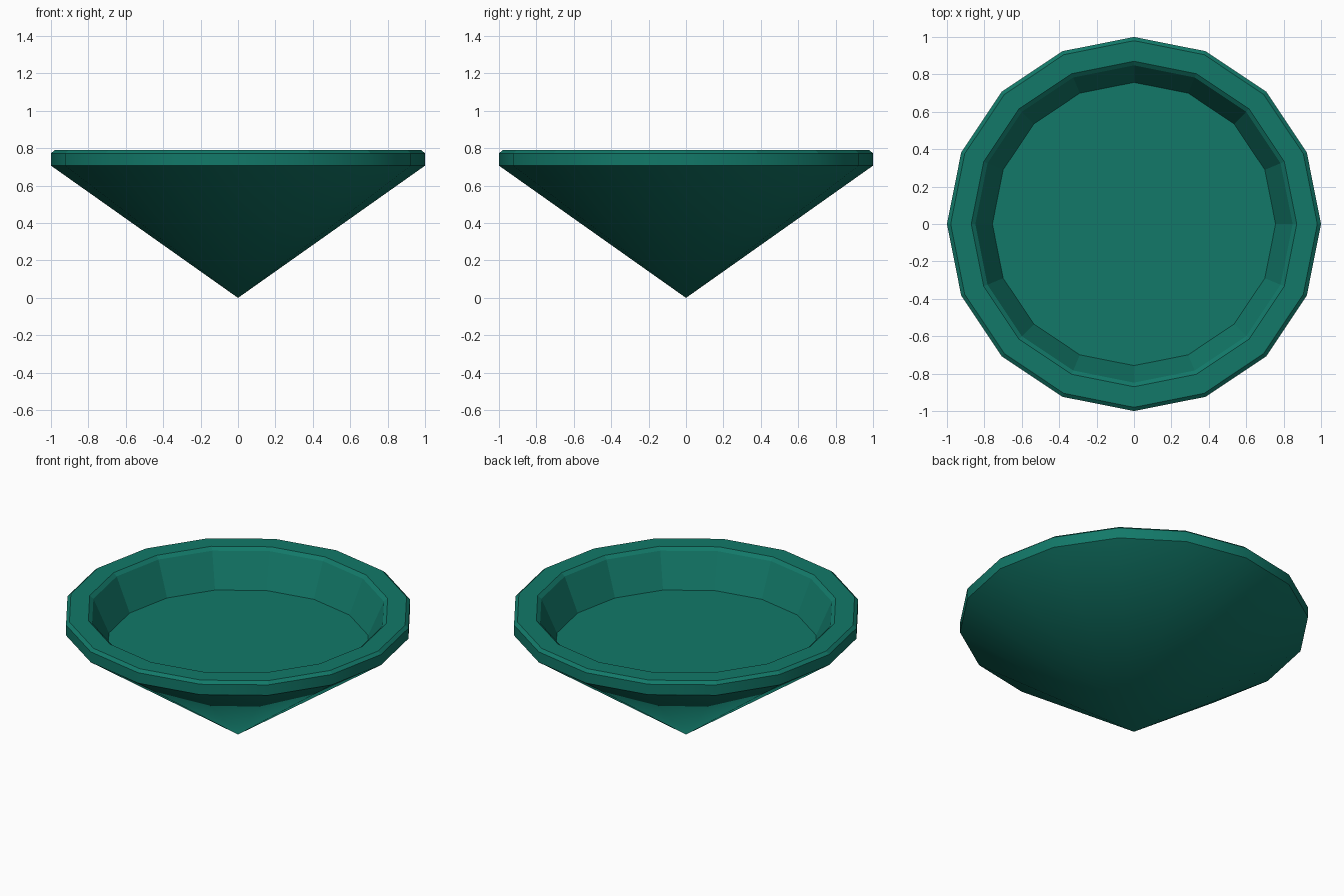
import bpy, bmesh, math

if "Cube" in bpy.data.objects:
    bpy.data.objects.remove(bpy.data.objects["Cube"])

SIDES = 16
# half profile (radius, height): rim underside, outer band, bevels, inner wall, floor
PROFILE = [(1.0, 0.707), (1.0, 0.773), (0.98, 0.79),
           (0.87, 0.79), (0.848, 0.772), (0.757, 0.565)]

green = bpy.data.materials.new("green")
green.diffuse_color = (0.006, 0.19, 0.14, 1)
green.use_nodes = True
green.node_tree.nodes["Principled BSDF"].inputs["Base Color"].default_value = green.diffuse_color


def ring(bm, r, z):
    step = 2 * math.pi / SIDES
    return [bm.verts.new((r * math.cos(i * step), r * math.sin(i * step), z))
            for i in range(SIDES)]


bm = bmesh.new()
rings = [ring(bm, r, z) for r, z in PROFILE]
tip = bm.verts.new((0, 0, 0))

# cone below the rim, smooth shaded down to the tip
for i in range(SIDES):
    j = (i + 1) % SIDES
    bm.faces.new((tip, rings[0][j], rings[0][i])).smooth = True

# band, rim and inner wall; only the outer band is smooth
for k in range(len(rings) - 1):
    a, b = rings[k], rings[k + 1]
    for i in range(SIDES):
        j = (i + 1) % SIDES
        bm.faces.new((a[i], a[j], b[j], b[i])).smooth = k < 1

# recessed flat floor
bm.faces.new(rings[-1])

# sharp edges around the rim
for r in rings:
    for i in range(SIDES):
        bm.edges.get((r[i], r[(i + 1) % SIDES])).smooth = False

bmesh.ops.recalc_face_normals(bm, faces=bm.faces)
mesh = bpy.data.meshes.new("conical_dish")
bm.to_mesh(mesh)
bm.free()
mesh.materials.append(green)
dish = bpy.data.objects.new("conical_dish", mesh)
bpy.context.collection.objects.link(dish)
